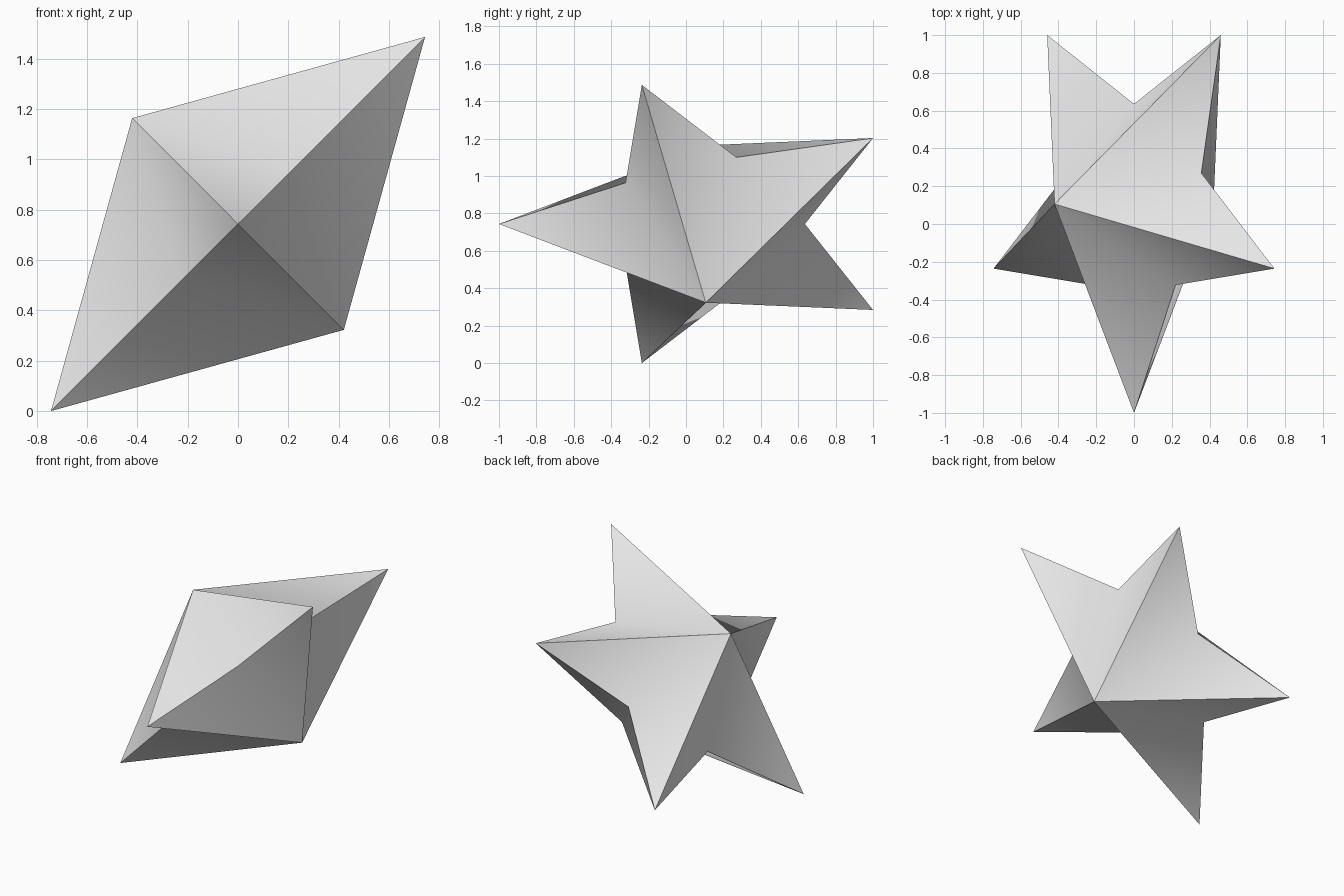
import bpy
import bmesh
from math import sin, cos, pi, radians, sqrt
from mathutils import Vector

cube = bpy.data.objects.get("Cube")
if cube:
    bpy.data.objects.remove(cube, do_unlink=True)

# Plain grey material
GREY = (0.8, 0.8, 0.8, 1.0)
mat = bpy.data.materials.new("plain grey")
mat.use_nodes = True
mat.diffuse_color = GREY
mat.node_tree.nodes["Principled BSDF"].inputs["Base Color"].default_value = GREY

# Star proportions and tilted frame
POINTS = 5
OUTER, INNER, HEIGHT = 1.1056, 0.53, 0.595
centre = Vector((0, 0.1056, 0.7435))
across = Vector((1, 0, 1)) / sqrt(2)
along = Vector((0, -1, 0))
normal = Vector((1, 0, -1)) / sqrt(2)

bm = bmesh.new()

# Outline alternating tips and notches
rim = []
for i in range(2 * POINTS):
    a = i * pi / POINTS
    r = INNER if i % 2 else OUTER
    rim.append(bm.verts.new(centre + r * (cos(a) * along + sin(a) * across)))

# Raised peak on either side, joined to the outline
for side in (1, -1):
    peak = bm.verts.new(centre + side * HEIGHT * normal)
    for i, v in enumerate(rim):
        bm.faces.new((v, rim[(i + 1) % len(rim)], peak))
bmesh.ops.recalc_face_normals(bm, faces=bm.faces)

mesh = bpy.data.meshes.new("star")
bm.to_mesh(mesh)
bm.free()
mesh.materials.append(mat)
star = bpy.data.objects.new("star", mesh)
bpy.context.collection.objects.link(star)

# Soft valleys, crisp ridges and rim
bpy.ops.object.select_all(action="DESELECT")
star.select_set(True)
bpy.context.view_layer.objects.active = star
bpy.ops.object.shade_smooth_by_angle(angle=radians(60))
